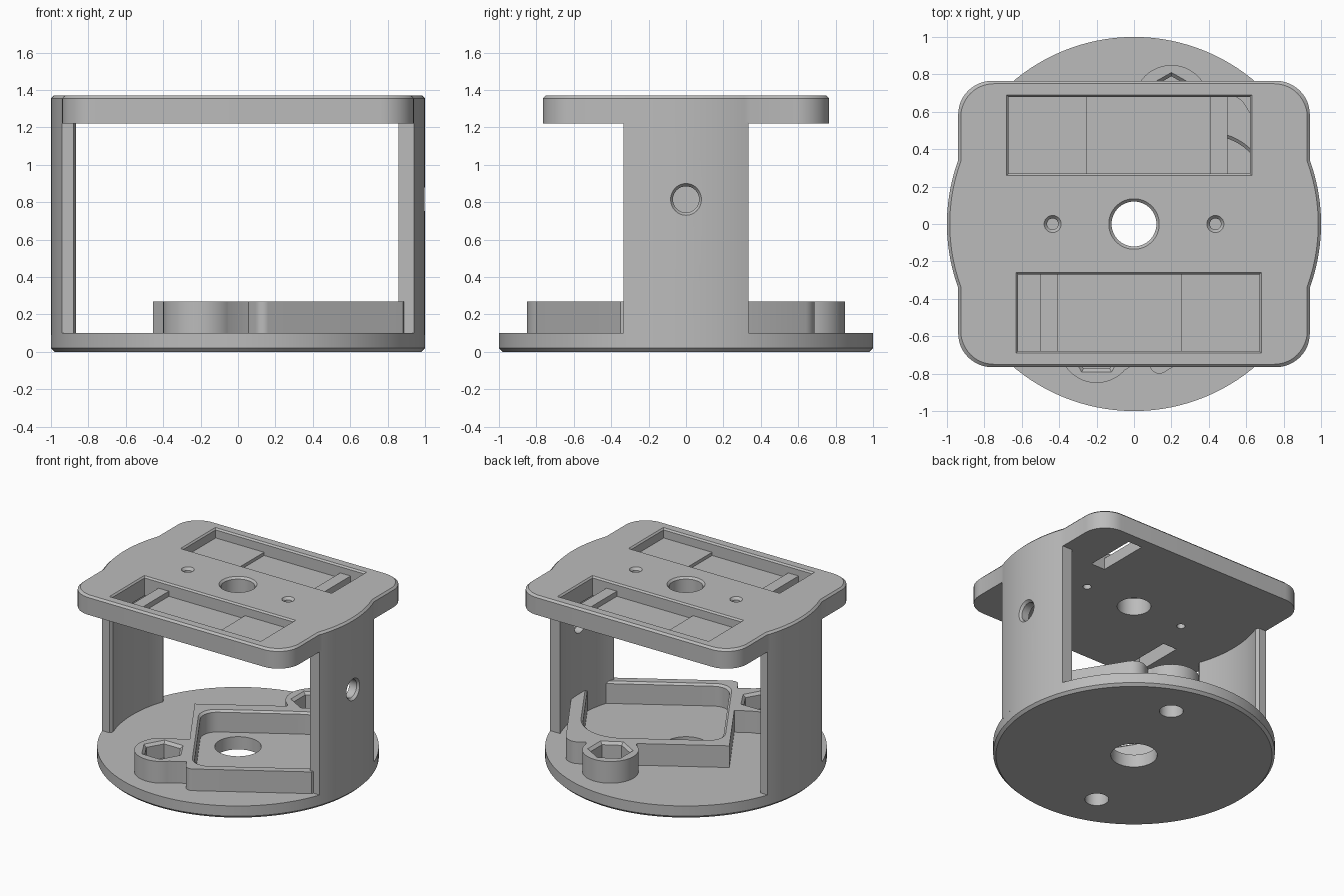
import bpy, bmesh
from math import pi, sin, cos, asin, radians
from mathutils import Matrix

cube = bpy.data.objects.get("Cube")
if cube:
    bpy.data.objects.remove(cube, do_unlink=True)

grey = bpy.data.materials.new("plain grey")
grey.use_nodes = True
grey.diffuse_color = (0.5, 0.5, 0.5, 1)
grey.node_tree.nodes["Principled BSDF"].inputs["Base Color"].default_value = (0.5, 0.5, 0.5, 1)


def arc(cx, cy, r, a0, a1, n=12):
    return [(cx + r * cos(a0 + (a1 - a0) * i / n), cy + r * sin(a0 + (a1 - a0) * i / n))
            for i in range(n + 1)]


def circle(r, cx=0, cy=0, n=64, turn=0):
    return arc(cx, cy, r, turn, turn + 2 * pi, n)[:-1]


def rounded(x0, x1, y0, y1, radii):
    """Rectangle with radii in the order ++, -+, --, +- corners."""
    pts = []
    for i, (r, sx, sy) in enumerate(zip(radii, (1, -1, -1, 1), (1, 1, -1, -1))):
        cx = x1 - r if sx > 0 else x0 + r
        cy = y1 - r if sy > 0 else y0 + r
        pts += arc(cx, cy, r, i * pi / 2, (i + 1) * pi / 2) if r else [(cx, cy)]
    return pts


def solid(name, pts, levels, mat=Matrix()):
    """Loft a profile through (height, growth) levels."""
    xs, ys = zip(*pts)
    cx, cy = (min(xs) + max(xs)) / 2, (min(ys) + max(ys)) / 2
    hx, hy = (max(xs) - min(xs)) / 2, (max(ys) - min(ys)) / 2
    bm = bmesh.new()
    rings = [[bm.verts.new((cx + (x - cx) * (1 + g / hx), cy + (y - cy) * (1 + g / hy), z))
              for x, y in pts] for z, g in levels]
    n = len(pts)
    bm.faces.new(rings[0][::-1])
    bm.faces.new(rings[-1])
    for a, b in zip(rings, rings[1:]):
        for i in range(n):
            j = (i + 1) % n
            bm.faces.new((a[i], a[j], b[j], b[i]))
    bm.transform(mat)
    bmesh.ops.recalc_face_normals(bm, faces=bm.faces)
    me = bpy.data.meshes.new(name)
    bm.to_mesh(me)
    bm.free()
    me.materials.append(grey)
    ob = bpy.data.objects.new(name, me)
    bpy.context.collection.objects.link(ob)
    return ob


def combine(ob, other, how="DIFFERENCE"):
    mod = ob.modifiers.new("combine", "BOOLEAN")
    mod.operation, mod.solver, mod.object = how, "EXACT", other
    bpy.context.view_layer.objects.active = ob
    bpy.ops.object.modifier_apply(modifier=mod.name)
    bpy.data.objects.remove(other, do_unlink=True)


def finish(ob):
    bpy.ops.object.select_all(action="DESELECT")
    ob.select_set(True)
    bpy.context.view_layer.objects.active = ob
    bpy.ops.object.shade_smooth_by_angle(angle=radians(30))


half_turn = Matrix.Rotation(pi, 4, "Z")
bosses = [(0.2, 0.65, pi / 2), (-0.2, -0.65, 0)]

# Base disc with shaft hole and screw holes
base = solid("base_disc", circle(1, n=128), [(0, -0.02), (0.02, 0), (0.1, 0)])
combine(base, solid("cutter", circle(0.165), [(-0.1, 0), (0.2, 0)]))
for x, y, turn in bosses:
    combine(base, solid("cutter", circle(0.085, x, y, 32), [(-0.1, 0), (0.2, 0)]))
finish(base)

# Tilted tray with two nut bosses
tilt = Matrix.Rotation(radians(31.6), 4, "Z")
low, top = 0.09, 0.27
holder = solid("nut_holder", rounded(-0.328, 0.84, -0.76, 0.335, (0.1, 0, 0.05, 0)),
               [(low, 0), (top, 0)], tilt)
combine(holder, solid("limit", circle(0.95, n=128), [(0, 0), (0.5, 0)]), "INTERSECT")
necks = [(0.33, 0.69, 0.2, 0.449), (-0.511, -0.2, -0.64, -0.26)]
for (x, y, turn), neck in zip(bosses, necks):
    combine(holder, solid("neck", rounded(*neck, (0,) * 4), [(low, 0), (top, 0)], tilt), "UNION")
    combine(holder, solid("boss", circle(0.2, x, y, 48), [(low, 0), (top, 0)]), "UNION")
combine(holder, solid("cutter", rounded(-0.275, 0.735, -0.69, 0.235, (0.3, 0.12, 0.12, 0.12)),
                      [(0.05, 0), (0.255, 0), (0.285, 0.03)], tilt))
for x, y, turn in bosses:
    combine(holder, solid("cutter", circle(0.14, x, y, 6, turn),
                          [(0.14, 0), (0.25, 0), (0.28, 0.03)]))
    combine(holder, solid("cutter", circle(0.085, x, y, 32), [(0, 0), (0.2, 0)]))
finish(holder)

# Curved side walls
edge = 0.335
a = asin(edge)
b = asin(0.31 / 0.92)
c = asin(edge / 0.92)
height = [(0.09, 0), (1.23, 0)]
right = solid("right_side_wall", arc(0, 0, 1, -a, a, 24) + arc(0, 0, 0.92, c, -c, 24), height)
left = solid("left_side_wall", arc(0, 0, 1, -a, a, 24) + [(0.88, edge)]
             + arc(0, 0, 0.92, b, -b, 24) + [(0.88, -edge)], height, half_turn)
sideways = Matrix.Translation((0, 0, 0.815)) @ Matrix.Rotation(pi / 2, 4, "Y")
combine(right, solid("cutter", circle(0.07, n=40), [(0.8, 0), (0.98, 0), (1.02, 0.03)], sideways))
finish(right)
finish(left)

# Top plate: rounded rectangle with bulging ends
q = asin(0.341)
half = (arc(0, 0, 1, -q, q, 24) + arc(0.76, 0.585, 0.18, 0, pi / 2))
half += [(-x, y) for x, y in arc(0.76, 0.585, 0.18, 0, pi / 2)[::-1]]
outline = half + [(-x, -y) for x, y in half]
plate = solid("top_plate", outline, [(1.22, 0), (1.355, 0), (1.37, -0.015)])
rim = [(1.34, -0.015), (1.355, -0.015), (1.375, 0.005)]
combine(plate, solid("cutter", circle(0.135), [(1, -0.015)] + rim))
for x in (-0.435, 0.435):
    combine(plate, solid("cutter", circle(0.045, x, 0, 24),
                         [(1, -0.015), (1.35, -0.015), (1.375, 0.005)]))

# Stepped pockets, each with a through slot at one end
steps = [(-0.62, 1.1), (-0.5, 1.1), (-0.5, 1.31), (-0.41, 1.31), (-0.41, 1.27),
         (0.25, 1.27), (0.25, 1.295), (0.67, 1.295), (0.67, 1.45), (-0.62, 1.45)]
upright = Matrix.Rotation(pi / 2, 4, "X")
for turn in (Matrix(), half_turn):
    combine(plate, solid("cutter", steps, [(0.27, 0), (0.68, 0)], turn @ upright))
    combine(plate, solid("cutter", rounded(-0.63, 0.68, -0.69, -0.26, (0,) * 4),
                         [(1.357, -0.0105), (1.375, 0.005)], turn))
finish(plate)
